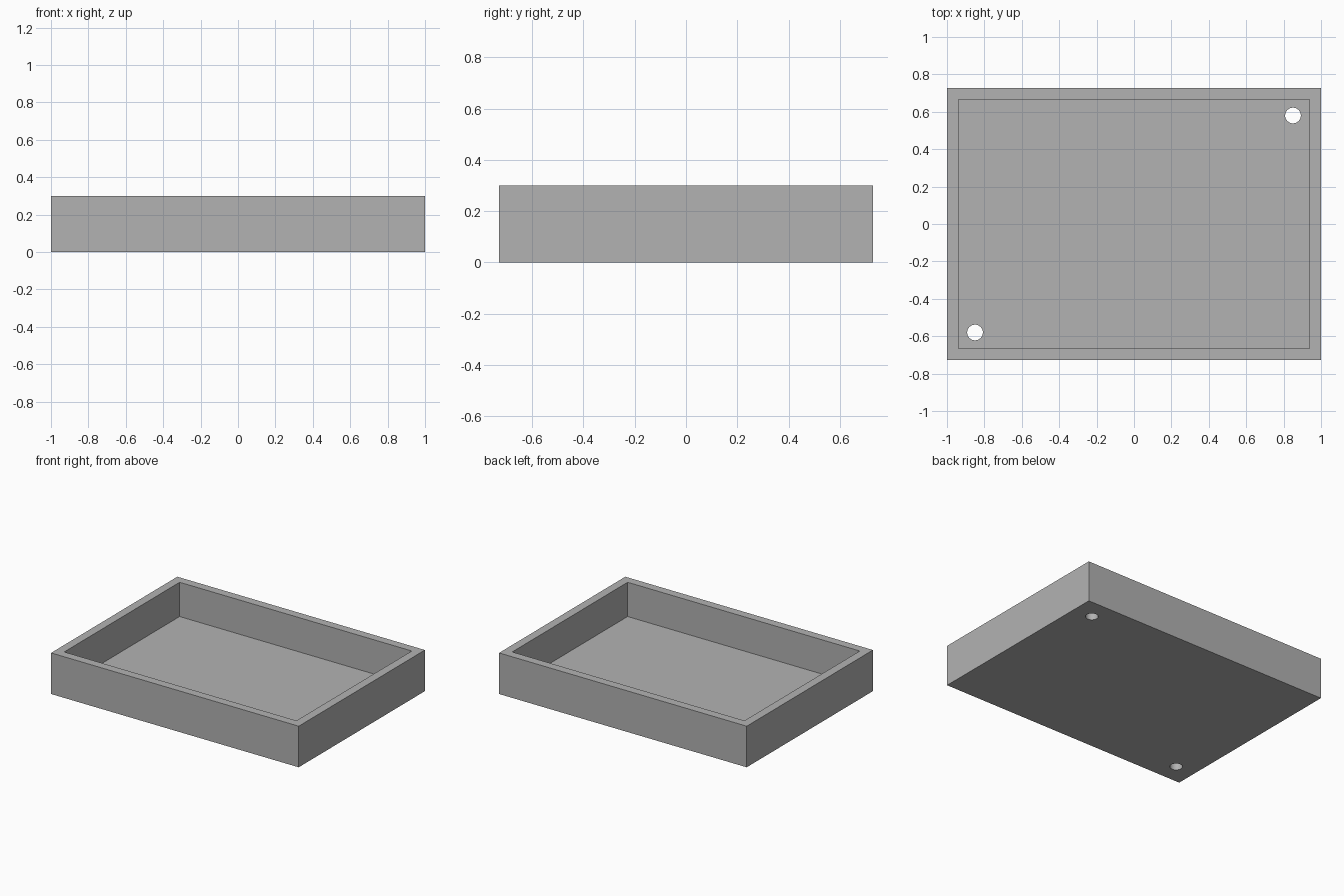
import bpy

default = bpy.data.objects.get("Cube")
if default:
    bpy.data.objects.remove(default, do_unlink=True)

WIDTH, DEPTH, HEIGHT = 2.0, 1.456, 0.3
WALL, FLOOR = 0.0625, 0.05
HOLE_X, HOLE_Y, HOLE_RADIUS = 0.85, 0.58, 0.042

grey = bpy.data.materials.new("plain grey")
grey.use_nodes = True
colour = (0.448, 0.448, 0.448, 1)
grey.diffuse_color = colour
grey.node_tree.nodes["Principled BSDF"].inputs["Base Color"].default_value = colour


def box(name, width, depth, bottom, top):
    bpy.ops.mesh.primitive_cube_add(size=1, location=(0, 0, (bottom + top) / 2))
    obj = bpy.context.object
    obj.name = name
    obj.scale = (width, depth, top - bottom)
    bpy.ops.object.transform_apply(location=True, rotation=False, scale=True)
    obj.data.materials.append(grey)
    return obj


def cut(target, cutter):
    cutter.hide_render = True
    mod = target.modifiers.new(cutter.name, "BOOLEAN")
    mod.operation = "DIFFERENCE"
    mod.solver = "EXACT"
    mod.object = cutter
    bpy.context.view_layer.objects.active = target
    bpy.ops.object.modifier_apply(modifier=mod.name)
    bpy.data.objects.remove(cutter, do_unlink=True)


# Open tray: solid block with a hollow leaving thin walls and floor
tray = box("tray", WIDTH, DEPTH, 0, HEIGHT)
cut(tray, box("hollow", WIDTH - 2 * WALL, DEPTH - 2 * WALL, FLOOR, HEIGHT + 0.1))

# Round holes through the floor in two opposite corners
for side in (-1, 1):
    bpy.ops.mesh.primitive_cylinder_add(
        vertices=32, radius=HOLE_RADIUS, depth=0.2,
        location=(side * HOLE_X, side * HOLE_Y, 0))
    hole = bpy.context.object
    hole.name = "floor_hole"
    hole.data.materials.append(grey)
    cut(tray, hole)

# Smooth the round holes, keeping the box edges sharp
bpy.ops.object.select_all(action="DESELECT")
tray.select_set(True)
bpy.context.view_layer.objects.active = tray
bpy.ops.object.shade_smooth_by_angle()
